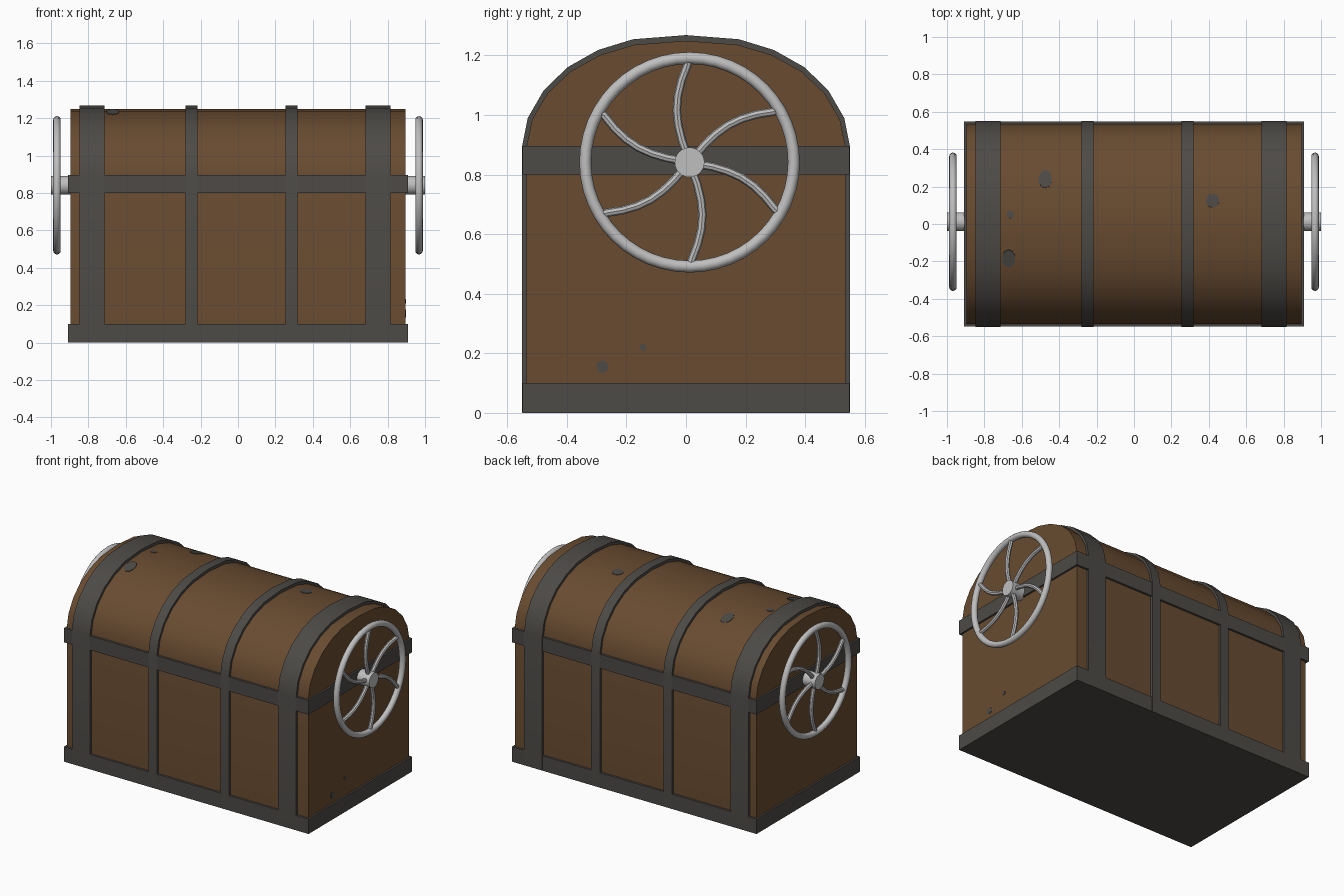
import bpy, bmesh, math
from mathutils import Vector, Matrix

if "Cube" in bpy.data.objects:
    bpy.data.objects.remove(bpy.data.objects["Cube"])


def material(name, rgb):
    m = bpy.data.materials.new(name)
    m.diffuse_color = (*rgb, 1)
    m.use_nodes = True
    m.node_tree.nodes["Principled BSDF"].inputs["Base Color"].default_value = m.diffuse_color
    return m


WOOD = material("brown wood", (0.140, 0.071, 0.030))
IRON = material("dark iron", (0.074, 0.069, 0.062))
STEEL = material("pale steel", (0.52, 0.52, 0.52))


def finish(bm, name, mat, smooth=True):
    bmesh.ops.recalc_face_normals(bm, faces=bm.faces[:])
    me = bpy.data.meshes.new(name)
    bm.to_mesh(me)
    bm.free()
    ob = bpy.data.objects.new(name, me)
    bpy.context.collection.objects.link(ob)
    me.materials.append(mat)
    if smooth:
        bpy.ops.object.select_all(action='DESELECT')
        ob.select_set(True)
        bpy.context.view_layer.objects.active = ob
        bpy.ops.object.shade_smooth_by_angle(angle=math.radians(35))
    return ob


# arched cross-section (y, z), from the right foot over the lid to the left foot
ARCH = [(0.55, 0.895), (0.531, 0.99), (0.478, 1.082), (0.398, 1.16),
        (0.295, 1.218), (0.178, 1.254), (0, 1.268)]
SPRING = 0.895


def profile(sy, sz, z0):
    half = [(y * sy, SPRING + (z - SPRING) * sz) for y, z in ARCH]
    half.insert(0, (half[0][0], z0))
    return half + [(-y, z) for y, z in half[-2::-1]]


INNER_SY, INNER_SZ = 0.535 / 0.55, (1.249 - SPRING) / (1.268 - SPRING)


def prism(name, pts, x0, x1, mat):
    bm = bmesh.new()
    f = bm.faces.new([bm.verts.new((x0, y, z)) for y, z in pts])
    r = bmesh.ops.extrude_face_region(bm, geom=[f])
    bmesh.ops.translate(bm, vec=(x1 - x0, 0, 0),
                        verts=[v for v in r["geom"] if isinstance(v, bmesh.types.BMVert)])
    return finish(bm, name, mat)


def box(name, lo, hi, mat):
    return prism(name, [(lo[1], lo[2]), (hi[1], lo[2]), (hi[1], hi[2]), (lo[1], hi[2])],
                 lo[0], hi[0], mat)


# wooden chest and lid
prism("chest_body", profile(INNER_SY, INNER_SZ, 0.02), -0.896, 0.896, WOOD)

# iron base tray
box("base_trim", (-0.908, -0.549, 0), (0.908, 0.549, 0.1), IRON)

# iron band around the lid seam
bm = bmesh.new()
loops = []
for hx, hy, z in [(0.908, 0.549, 0.8), (0.908, 0.549, 0.895),
                  (0.89, 0.53, 0.895), (0.89, 0.53, 0.8)]:
    loops.append([bm.verts.new((sx * hx, sy * hy, z))
                  for sx, sy in [(1, 1), (-1, 1), (-1, -1), (1, -1)]])
for i in range(4):
    a, b = loops[i], loops[(i + 1) % 4]
    for j in range(4):
        k = (j + 1) % 4
        bm.faces.new((a[j], a[k], b[k], b[j]))
finish(bm, "seam_band", IRON)

# four iron straps running over the lid
outer = profile(1, 1, 0.001)
inner = profile(INNER_SY * 0.99, INNER_SZ * 0.98, 0.001)
for i, (x0, x1) in enumerate([(-0.848, -0.714), (-0.28, -0.217),
                              (0.254, 0.318), (0.682, 0.816)]):
    bm = bmesh.new()
    rows = [[bm.verts.new((x, y, z)) for y, z in p]
            for x, p in [(x0, outer), (x1, outer), (x1, inner), (x0, inner)]]
    for r in range(4):
        a, b = rows[r], rows[(r + 1) % 4]
        for j in range(len(outer) - 1):
            bm.faces.new((a[j], a[j + 1], b[j + 1], b[j]))
    for e in (0, -1):
        bm.faces.new([r[e] for r in rows])
    finish(bm, f"strap_{i + 1}", IRON)


# spoked wheels on both ends
def tube(bm, path, radius, sides, closed):
    rings, n = [], len(path)
    for i, p in enumerate(path):
        a = path[(i - 1) % n] if closed or i else p
        b = path[(i + 1) % n] if closed or i < n - 1 else p
        t = (b - a).normalized()
        u = Vector((1, 0, 0))
        v = t.cross(u)
        rings.append([bm.verts.new(p + radius * (math.cos(s) * u + math.sin(s) * v))
                      for s in (2 * math.pi * k / sides for k in range(sides))])
    for i in range(n if closed else n - 1):
        a, b = rings[i], rings[(i + 1) % n]
        for k in range(sides):
            m = (k + 1) % sides
            bm.faces.new((a[k], a[m], b[m], b[k]))


SPOKE = [(-0.010, 0.03), (-0.026, 0.075), (-0.038, 0.125), (-0.043, 0.175),
         (-0.039, 0.225), (-0.027, 0.275), (-0.008, 0.325), (-0.004, 0.345)]
WY, WZ, WX = 0.012, 0.841, 0.968
for side, label in [(1, "right"), (-1, "left")]:
    cx = side * WX
    bm = bmesh.new()
    tube(bm, [Vector((cx, WY + 0.35 * math.cos(a), WZ + 0.35 * math.sin(a)))
              for a in (2 * math.pi * k / 48 for k in range(48))], 0.02, 12, True)
    finish(bm, f"{label}_wheel_rim", STEEL)
    bm = bmesh.new()
    for k in range(6):
        c, s = math.cos(k * math.pi / 3), math.sin(k * math.pi / 3)
        tube(bm, [Vector((cx, WY + y * c - z * s, WZ + y * s + z * c)) for y, z in SPOKE],
             0.014, 8, False)
    finish(bm, f"{label}_wheel_spokes", STEEL)
    bm = bmesh.new()
    bmesh.ops.create_cone(bm, cap_ends=True, segments=24, radius1=0.05, radius2=0.05,
                          depth=0.11,
                          matrix=Matrix.Translation((side * 0.945, WY, WZ))
                          @ Matrix.Rotation(math.pi / 2, 4, 'Y'))
    finish(bm, f"{label}_wheel_hub", STEEL)


# small grey worn patches: thin plates on the lid and right end
def patch(name, pos, normal, rx, ry):
    bm = bmesh.new()
    rot = Vector(normal).to_track_quat('Z', 'Y').to_matrix().to_4x4()
    bmesh.ops.create_cone(bm, cap_ends=True, segments=10, radius1=1, radius2=1, depth=0.006,
                          matrix=Matrix.Translation(pos) @ rot @ Matrix.Diagonal((rx, ry, 1, 1)))
    finish(bm, name, IRON)


lid = profile(INNER_SY, INNER_SZ, 0.02)
for i, (x, y, rx, ry) in enumerate([(-0.475, 0.24, 0.037, 0.05), (-0.66, 0.05, 0.02, 0.02),
                                    (-0.67, -0.185, 0.036, 0.05), (0.42, 0.125, 0.037, 0.037)]):
    for (ya, za), (yb, zb) in zip(lid[1:], lid[2:]):
        if yb <= y <= ya:
            z = za + (zb - za) * (y - ya) / (yb - ya)
            patch(f"lid_patch_{i + 1}", (x, y, z), (0, zb - za, ya - yb), rx, ry)
            break
patch("end_patch_1", (0.896, -0.28, 0.155), (1, 0, 0), 0.021, 0.021)
patch("end_patch_2", (0.896, -0.145, 0.22), (1, 0, 0), 0.012, 0.012)
